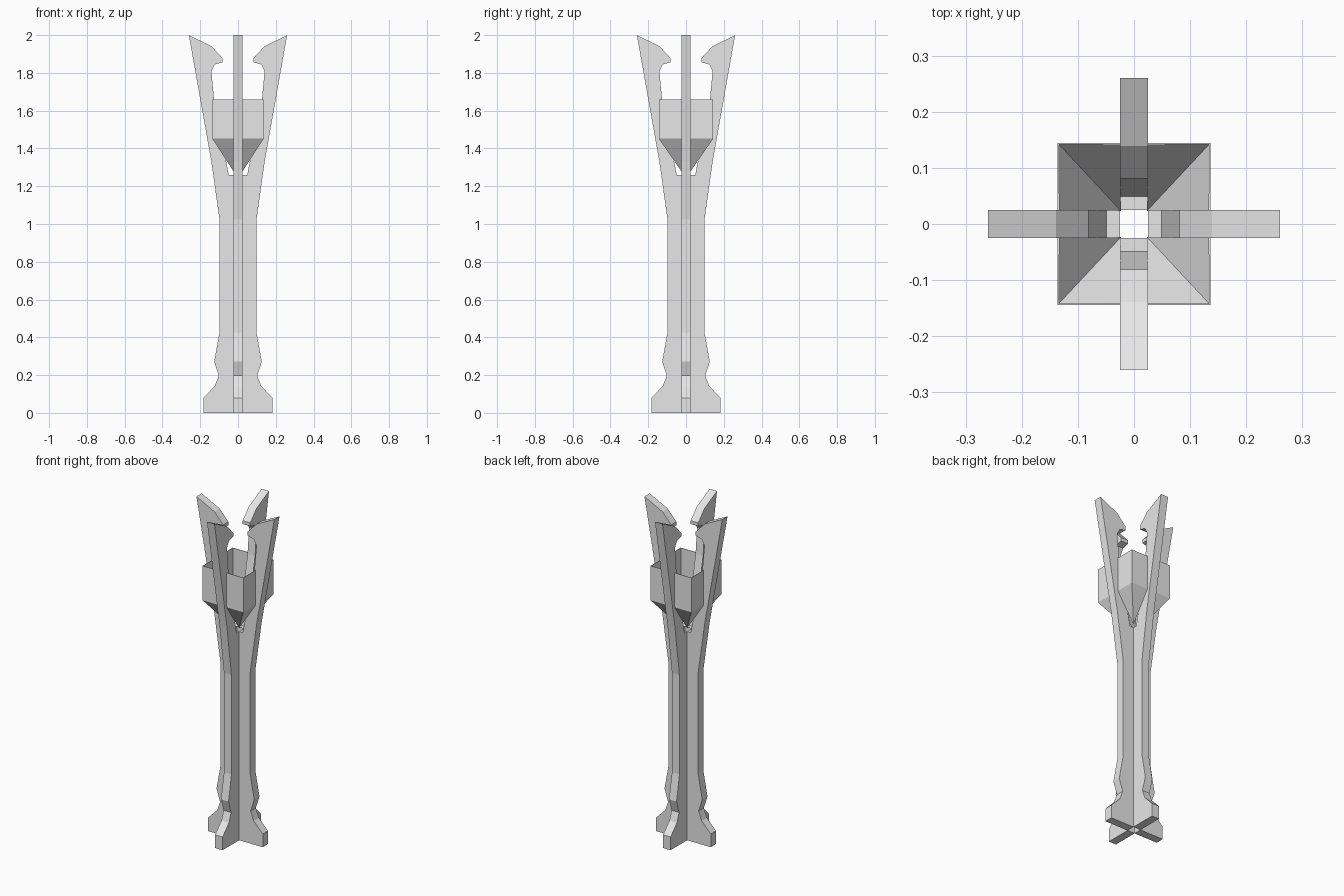
import bpy, bmesh, math
from mathutils import Matrix

cube = bpy.data.objects.get("Cube")
if cube:
    bpy.data.objects.remove(cube, do_unlink=True)

# Single pale stone colour
stone = bpy.data.materials.new("pale_grey")
stone.use_nodes = True
colour = (0.8, 0.8, 0.8, 1)
stone.diffuse_color = colour
stone.node_tree.nodes["Principled BSDF"].inputs["Base Color"].default_value = colour

HALF = 0.025  # half thickness of a fin and half width of the central shaft


def make_object(name, bm):
    mesh = bpy.data.meshes.new(name)
    bm.to_mesh(mesh)
    bm.free()
    mesh.materials.append(stone)
    obj = bpy.data.objects.new(name, mesh)
    bpy.context.collection.objects.link(obj)
    return obj


# Fin outline (distance from axis, height): foot, ankle, shaft, flare, claw, channel
OUTLINE = [
    (HALF, 0), (0.183, 0), (0.183, 0.08), (0.122, 0.143), (0.102, 0.197),
    (0.126, 0.272), (0.098, 0.425), (0.098, 1.025), (0.141, 1.33), (0.26, 2.0),
    (0.139, 1.94), (0.081, 1.877), (0.081, 1.856), (0.122, 1.845),
    (0.141, 1.81), (0.127, 1.66), (0.049, 1.26), (HALF, 1.26),
]


def make_fin(name, angle):
    bm = bmesh.new()
    face = bm.faces.new([bm.verts.new((r, -HALF, z)) for r, z in OUTLINE])
    ext = bmesh.ops.extrude_face_region(bm, geom=[face])
    moved = [g for g in ext["geom"] if isinstance(g, bmesh.types.BMVert)]
    bmesh.ops.translate(bm, verts=moved, vec=(0, 2 * HALF, 0))
    bmesh.ops.recalc_face_normals(bm, faces=bm.faces)
    bm.transform(Matrix.Rotation(angle, 4, "Z"))
    make_object(name, bm)


for i, side in enumerate(("left", "back", "right", "front")):
    make_fin(side + "_fin", i * math.pi / 2)


# Basket corner between two fins: a sloped underside below upright walls
def make_basket_corner(name, sx, sy):
    bm = bmesh.new()
    x, y = 0.136, 0.144
    rim = [(HALF, y), (x, y), (x, HALF)]
    apex = bm.verts.new((sx * HALF, sy * HALF, 1.28))
    low = [bm.verts.new((sx * a, sy * b, 1.452)) for a, b in rim]
    high = [bm.verts.new((sx * a, sy * b, 1.66)) for a, b in rim]
    for i in range(2):
        faces = [[apex, low[i + 1], low[i]],
                 [low[i], low[i + 1], high[i + 1], high[i]]]
        for verts in faces:
            f = bm.faces.new(verts)
            f.normal_update()
            # Keep every face pointing away from the axis
            c = f.calc_center_median()
            if f.normal.x * c.x + f.normal.y * c.y < 0:
                f.normal_flip()
    obj = make_object(name, bm)
    shell = obj.modifiers.new("thin_wall", "SOLIDIFY")
    shell.thickness = 0.003
    shell.offset = -1


for ny, sy in (("front", -1), ("back", 1)):
    for nx, sx in (("right", -1), ("left", 1)):
        make_basket_corner(f"{ny}_{nx}_basket_corner", sx, sy)
